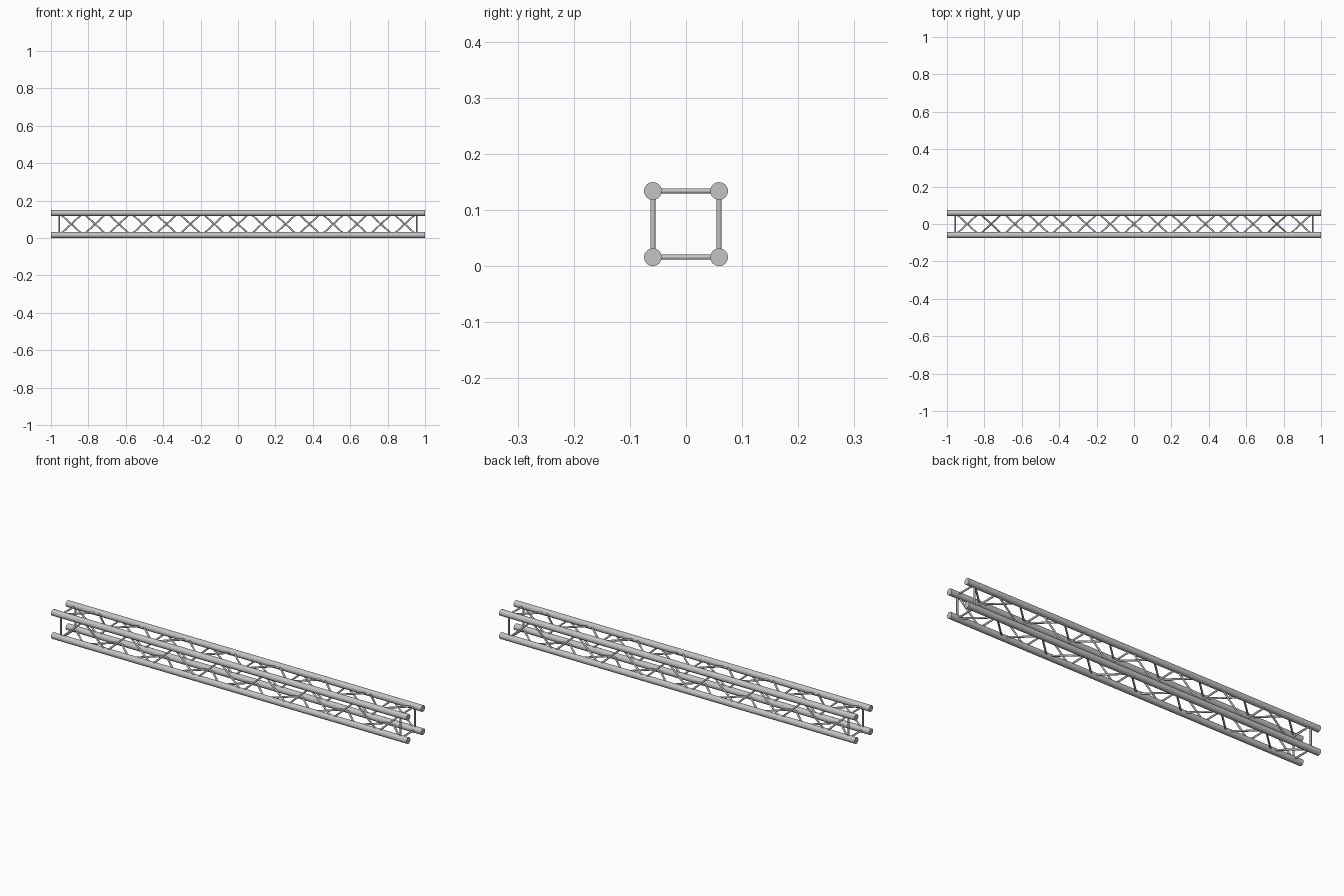
import bpy
from mathutils import Vector

default_cube = bpy.data.objects.get("Cube")
if default_cube:
    bpy.data.objects.remove(default_cube, do_unlink=True)

metal = bpy.data.materials.new("light_grey_metal")
metal.use_nodes = True
GREY = (0.55, 0.55, 0.55, 1)
metal.diffuse_color = GREY
metal.node_tree.nodes["Principled BSDF"].inputs["Base Color"].default_value = GREY

CHORD_R = 0.0158
BRACE_R = 0.0045
HALF = 0.059            # chord centre offset from the truss axis
MID_Z = HALF + CHORD_R  # height of the truss axis
POST_X = 0.955
SEGMENTS = 15


def tube(name, start, end, radius, sides):
    """Closed round bar between two points."""
    start, end = Vector(start), Vector(end)
    axis = end - start
    bpy.ops.mesh.primitive_cylinder_add(
        vertices=sides, radius=radius, depth=axis.length,
        location=(start + end) / 2,
        rotation=axis.to_track_quat('Z', 'Y').to_euler())
    bar = bpy.context.object
    bar.name = name
    bar.data.materials.append(metal)
    bpy.ops.object.shade_smooth_by_angle()
    return bar


def corner(x, index):
    """Point on one of the four chord axes, counted around the truss."""
    y, z = [(-1, -1), (-1, 1), (1, 1), (1, -1)][index % 4]
    return (x, y * HALF, MID_Z + z * HALF)


# Main chords
for i, name in enumerate(["front_lower", "front_upper", "back_upper", "back_lower"]):
    tube(name + "_chord", corner(-1, i), corner(1, i), CHORD_R, 32)

# Each side: two end posts and a zigzag of diagonal braces
step = 2 * POST_X / SEGMENTS
for i, side in enumerate(["front", "top", "back", "bottom"]):
    for x, end in ((-POST_X, "right"), (POST_X, "left")):
        tube(f"{side}_{end}_end_post", corner(x, i), corner(x, i + 1), BRACE_R, 16)
    for k in range(SEGMENTS):
        x = -POST_X + k * step
        near, far = (i, i + 1) if k % 2 == 0 else (i + 1, i)
        tube(f"{side}_brace_{k + 1}", corner(x, near), corner(x + step, far), BRACE_R, 12)
